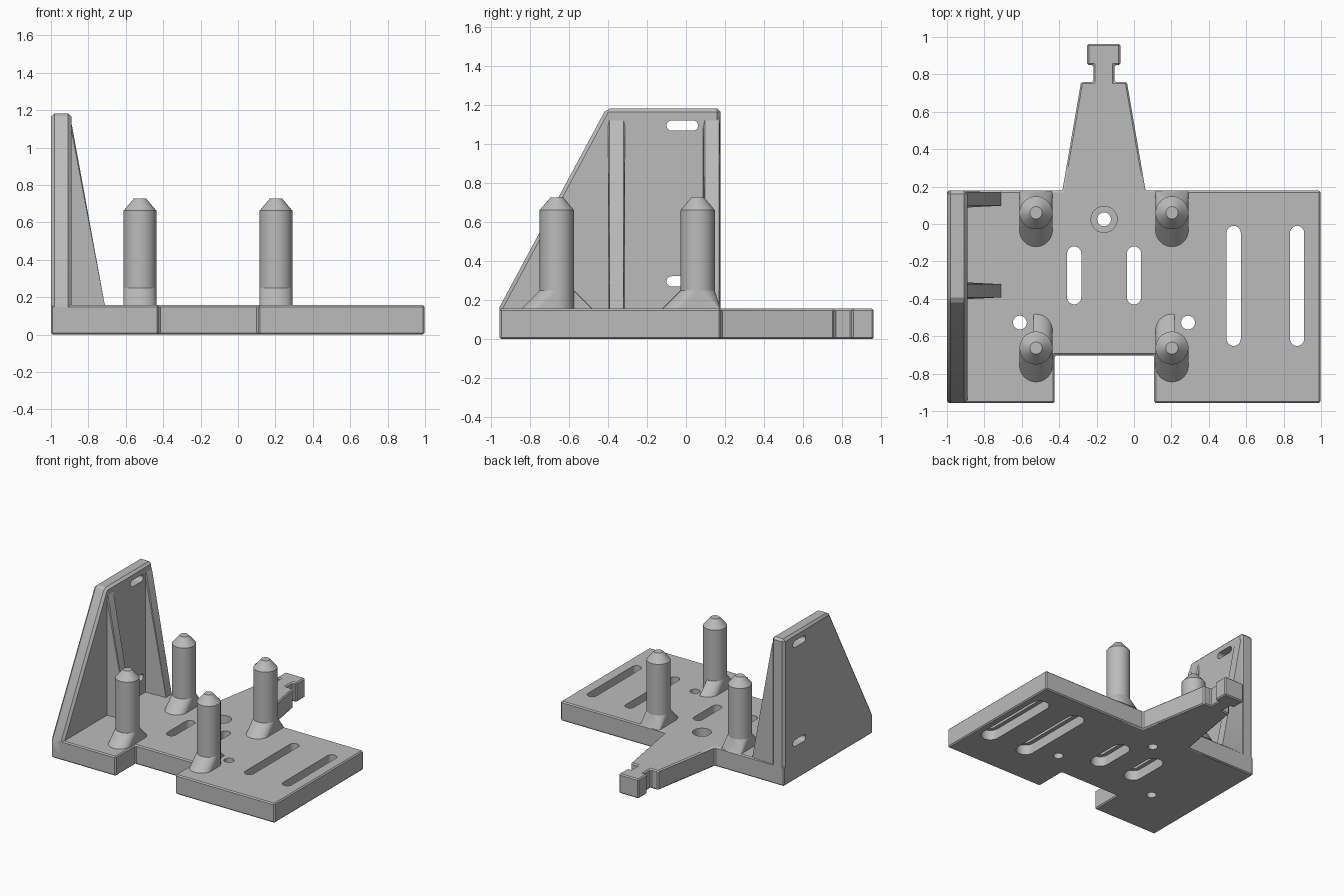
import bpy, bmesh, math
from mathutils import Vector

if "Cube" in bpy.data.objects:
    bpy.data.objects.remove(bpy.data.objects["Cube"])

grey = bpy.data.materials.new("mid grey")
grey.diffuse_color = (0.5, 0.5, 0.5, 1)
grey.use_nodes = True
grey.node_tree.nodes["Principled BSDF"].inputs["Base Color"].default_value = grey.diffuse_color


def finish(name, bm):
    bmesh.ops.recalc_face_normals(bm, faces=bm.faces[:])
    me = bpy.data.meshes.new(name)
    bm.to_mesh(me)
    bm.free()
    me.materials.append(grey)
    ob = bpy.data.objects.new(name, me)
    bpy.context.collection.objects.link(ob)
    return ob


def smooth(ob):
    ob.data.shade_smooth()
    ob.data.set_sharp_from_angle(angle=math.radians(30))


def prism(name, pts, axis, lo, hi):
    """Extrude a 2D outline along an axis; x -> (y, z), y -> (x, z), z -> (x, y)."""
    def place(p, d):
        return {"x": (d, p[0], p[1]), "y": (p[0], d, p[1]), "z": (p[0], p[1], d)}[axis]
    bm = bmesh.new()
    a = [bm.verts.new(place(p, lo)) for p in pts]
    b = [bm.verts.new(place(p, hi)) for p in pts]
    bm.faces.new(a)
    bm.faces.new(b)
    for i in range(len(pts)):
        j = (i + 1) % len(pts)
        bm.faces.new((a[i], a[j], b[j], b[i]))
    return finish(name, bm)


def stadium(u0, u1, v0, v1, n=12):
    """Rounded slot outline filling a rectangle; a square gives a circle."""
    r = min(u1 - u0, v1 - v0) / 2
    pts = []
    for q, (cu, cv) in enumerate([(u1 - r, v1 - r), (u0 + r, v1 - r),
                                  (u0 + r, v0 + r), (u1 - r, v0 + r)]):
        for k in range(n // 2 + 1):
            t = (q + k / (n // 2)) * math.pi / 2
            p = (cu + r * math.cos(t), cv + r * math.sin(t))
            if not pts or math.dist(p, pts[-1]) > 1e-4:
                pts.append(p)
    if math.dist(pts[0], pts[-1]) < 1e-4:
        pts.pop()
    return pts


def circle(x, y, r):
    return stadium(x - r, x + r, y - r, y + r)


def carve(ob, bevel, cutters):
    """Chamfer the edges, cut the holes, then bake the result."""
    m = ob.modifiers.new("chamfer", "BEVEL")
    m.width, m.segments, m.limit_method = bevel, 1, "ANGLE"
    for c in cutters:
        c.hide_render = True
        m = ob.modifiers.new("hole", "BOOLEAN")
        m.operation, m.solver, m.object = "DIFFERENCE", "EXACT", c
    bpy.context.view_layer.update()
    dg = bpy.context.evaluated_depsgraph_get()
    me = bpy.data.meshes.new_from_object(ob.evaluated_get(dg))
    ob.modifiers.clear()
    ob.data = me
    for c in cutters:
        bpy.data.objects.remove(c)
    smooth(ob)


def hull(name, points):
    bm = bmesh.new()
    for p in points:
        bm.verts.new(p)
    bmesh.ops.convex_hull(bm, input=bm.verts[:])
    bmesh.ops.dissolve_limit(bm, angle_limit=0.01, verts=bm.verts[:], edges=bm.edges[:])
    ob = finish(name, bm)
    smooth(ob)
    return ob


def ring(x, y, z, r, n=40):
    return [Vector((x + r * math.cos(2 * math.pi * k / n),
                    y + r * math.sin(2 * math.pi * k / n), z)) for k in range(n)]


T = 0.157      # plate thickness
BACK = 0.178   # rear edge of the plate

# base plate with front notch and rear tongue
plate = prism("base_plate", [
    (-1, -0.957), (-0.424, -0.957), (-0.424, -0.702), (0.108, -0.702), (0.108, -0.957),
    (0.997, -0.957), (0.997, BACK), (0.062, BACK), (-0.038, 0.76), (-0.105, 0.76),
    (-0.105, 0.85), (-0.073, 0.85), (-0.073, 0.963), (-0.25, 0.963), (-0.25, 0.85),
    (-0.217, 0.85), (-0.217, 0.76), (-0.283, 0.76), (-0.383, BACK), (-1, BACK)],
    "z", 0, T)

# adjustment slots with wider recesses underneath, and round holes
cuts = []
for x, y0, y1 in [(0.533, -0.652, -0.01), (0.872, -0.652, -0.01),
                  (-0.32, -0.43, -0.12), (0.0, -0.43, -0.12)]:
    cuts.append(prism("slot", stadium(x - 0.038, x + 0.038, y0, y1), "z", -0.1, 0.3))
    cuts.append(prism("recess", stadium(x - 0.07, x + 0.07, y0 - 0.032, y1 + 0.032),
                      "z", -0.1, 0.08))
for x, y in [(-0.16, 0.025), (-0.61, -0.527), (0.289, -0.527)]:
    cuts.append(prism("hole", circle(x, y, 0.037), "z", -0.1, 0.3))
cuts.append(prism("counterbore", circle(-0.16, 0.025, 0.07), "z", 0.08, 0.3))
carve(plate, 0.009, cuts)

# upright side wall with sloped front edge and two mounting slots
wall = prism("side_wall", [(-0.957, 0), (BACK, 0), (BACK, 1.183), (-0.41, 1.183),
                           (-0.957, 0.165)], "x", -1, -0.89)
carve(wall, 0.018, [prism("wall_slot", stadium(-0.1, 0.062, z, z + 0.053), "x", -1.2, -0.7)
                    for z in (0.27, 1.07)])

# tapered ribs bracing the wall
for name, y0, y1, d0, d1 in [("front_rib", -0.402, -0.312, 0.01, 0.01),
                             ("rear_rib", 0.088, BACK - 0.004, 0.01, 0.004)]:
    hull(name, [(x, y, z) for x, z, k in [(-0.9, 0.1, 0), (-0.9, 1.14, 0),
                                          (-0.705, 0.1, 1), (-0.712, T, 1), (-0.888, 1.12, 1)]
                for y in (y0 + k * d0, y1 - k * d1)])

# four posts with pointed tips and sloped feet
R = 0.088
for side, x in (("left", -0.524), ("right", 0.203)):
    for end, y in (("front", -0.663), ("rear", 0.06)):
        name = f"{side}_{end}_"
        hull(name + "post", ring(x, y, 0.1, R) + ring(x, y, 0.662, R)
             + ring(x, y, 0.727, 0.033))
        for d in (-1, 1):
            pts = ring(x, y, 0.25, R) + ring(x, y + d * 0.095, T - 0.002, R) \
                + ring(x, y, T - 0.002, R)
            if d > 0 and end == "rear":
                # stop at the rear edge of the plate
                pts = [Vector((p.x, min(p.y, BACK - 0.002), p.z)) for p in pts]
            if d > 0 and end == "front":
                # only the inner half of the foot runs backwards
                s = 1 if side == "left" else -1
                pts = [p for p in pts if (p.x - x) * s > -0.02]
            hull(name + ("foot_front" if d < 0 else "foot_back"), pts)
